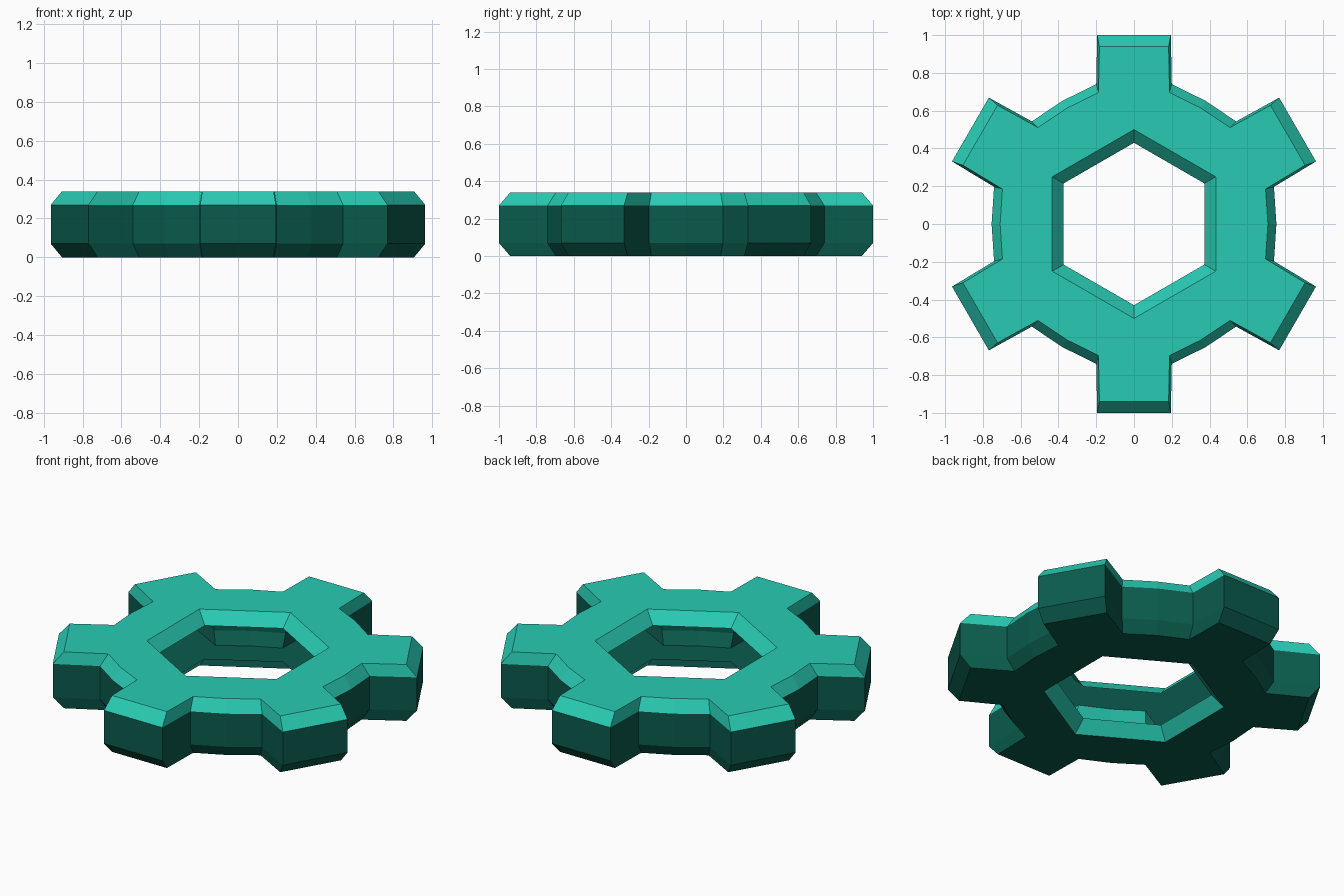
import bpy
import bmesh
from math import pi
from mathutils import Matrix, Vector

cube = bpy.data.objects.get("Cube")
if cube:
    bpy.data.objects.remove(cube, do_unlink=True)

TEETH = 6
HEIGHT = 0.34
BEVEL = 0.07
CAP_SCALE = 0.94
TEAL, DARK = 0, 1
# One tooth and the bulge of the rim that follows it, tooth pointing along +y
TOOTH = [(0.2, 0.74), (0.195, 1.0), (-0.195, 1.0), (-0.2, 0.74), (-0.377, 0.653)]


def material(name, colour):
    mat = bpy.data.materials.new(name)
    mat.use_nodes = True
    mat.diffuse_color = colour
    mat.node_tree.nodes["Principled BSDF"].inputs["Base Color"].default_value = colour
    return mat


bm = bmesh.new()


def ring(points, scale, z):
    """Repeat a piece of outline around the z axis, counterclockwise."""
    verts = []
    for k in range(TEETH):
        turn = Matrix.Rotation(2 * pi * k / TEETH, 3, "Z")
        for x, y in points:
            verts.append(bm.verts.new(turn @ Vector((x * scale, y * scale, z))))
    return verts


def band(low, high, colour):
    """Join two rings with quads."""
    n = len(low)
    for i in range(n):
        j = (i + 1) % n
        face = bm.faces.new((low[i], low[j], high[j], high[i]))
        face.material_index = colour


def cap(outer, inner, top, colour):
    """Flat face between the toothed outline and the hexagonal opening."""
    n = len(TOOTH)
    for k in range(TEETH):
        a, b = inner[k], inner[(k + 1) % TEETH]
        o = outer[k * n:(k + 1) * n]
        following = outer[(k + 1) * n % len(outer)]
        for loop in (o[:4] + [a], [o[3], o[4], following, b, a]):
            face = bm.faces.new(loop if top else loop[::-1])
            face.material_index = colour


# Toothed outer shell: dark sides and lower bevel, teal upper bevel
levels = [(CAP_SCALE, 0), (1, BEVEL), (1, HEIGHT - BEVEL), (CAP_SCALE, HEIGHT)]
shell = [ring(TOOTH, s, z) for s, z in levels]
for low, high, colour in zip(shell, shell[1:], (DARK, DARK, TEAL)):
    band(low, high, colour)

# Hexagonal opening: teal bevelled lips leading into the hollow body
mouth, throat = [(0, 0.5)], [(0, 0.43)]
bottom_mouth = ring(mouth, 1, 0)
bottom_throat = ring(throat, 1, BEVEL)
top_throat = ring(throat, 1, HEIGHT - BEVEL)
top_mouth = ring(mouth, 1, HEIGHT)
band(bottom_throat, bottom_mouth, TEAL)
band(top_mouth, top_throat, TEAL)

# Flat top and bottom
cap(shell[0], bottom_mouth, False, DARK)
cap(shell[3], top_mouth, True, TEAL)

mesh = bpy.data.meshes.new("gear_ring")
bm.to_mesh(mesh)
bm.free()
mesh.materials.append(material("teal", (0.022, 0.6, 0.455, 1)))
mesh.materials.append(material("dark_green", (0.003, 0.105, 0.072, 1)))
gear = bpy.data.objects.new("gear_ring", mesh)
bpy.context.collection.objects.link(gear)
